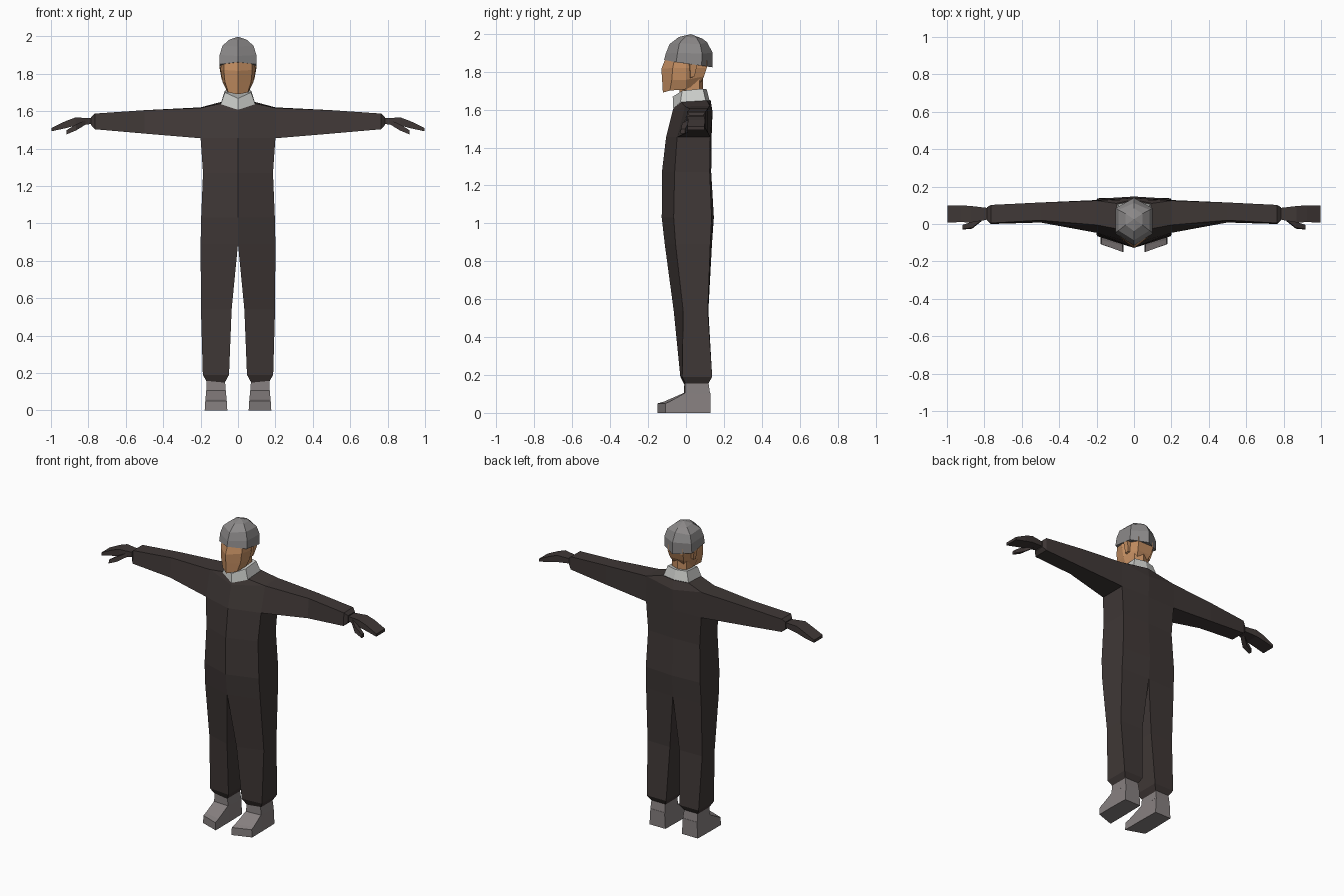
import bpy, bmesh


def material(name, rgb):
    m = bpy.data.materials.new(name)
    m.diffuse_color = (*rgb, 1)
    return m


SUIT = material("dark suit", (0.050, 0.039, 0.037))
SKIN = material("skin", (0.57, 0.28, 0.125))
GREY = material("helmet grey", (0.26, 0.25, 0.25))
BOOT = material("boot grey", (0.24, 0.215, 0.215))
PALE = material("pale collar", (0.60, 0.61, 0.59))


def loft(bm, rings, closed=True, caps=(True, True)):
    """Skin a list of point rings with quads."""
    vs = [[bm.verts.new(p) for p in r] for r in rings]
    n = len(rings[0])
    for a, b in zip(vs, vs[1:]):
        for i in range(n if closed else n - 1):
            j = (i + 1) % n
            bm.faces.new((a[i], a[j], b[j], b[i]))
    for cap, r in zip(caps, (vs[0], vs[-1])):
        if cap:
            bm.faces.new(r)
    return vs


def finish(name, bm, mat, mirror=False):
    bmesh.ops.remove_doubles(bm, verts=bm.verts, dist=0.0005)
    bmesh.ops.recalc_face_normals(bm, faces=bm.faces)
    me = bpy.data.meshes.new(name)
    bm.to_mesh(me)
    bm.free()
    me.materials.append(mat)
    ob = bpy.data.objects.new(name, me)
    bpy.context.collection.objects.link(ob)
    if mirror:
        mod = ob.modifiers.new("mirror", "MIRROR")
        mod.use_clip = True
        mod.merge_threshold = 0.001
    return ob


def hexagon(w, front, sf, sb, back):
    """Ring with a point at front and back; each entry is (y, z)."""
    return [(0, *front), (w, *sf), (w, *sb), (0, *back), (-w, *sb), (-w, *sf)]


# Coverall: half body lofted from ankle to neck, with the arm grown from the side
def section(z, xi, xo, yfi, yfo, ybo, ybi):
    return [(xi, yfi, z), (xo, yfo, z), (xo, ybo, z), (xi, ybi, z)]


leg = [section(0.15, 0.07, 0.165, -0.01, 0.0, 0.115, 0.115),
       section(0.19, 0.048, 0.188, -0.03, -0.02, 0.138, 0.138),
       section(0.54, 0.034, 0.198, -0.065, -0.015, 0.115, 0.118),
       section(0.89, 0.0, 0.2, -0.112, -0.055, 0.128, 0.137)]
trunk = [leg[-1],
         section(1.03, 0, 0.197, -0.128, -0.065, 0.135, 0.147),
         section(1.27, 0, 0.187, -0.127, -0.06, 0.125, 0.133),
         section(1.455, 0, 0.2, -0.105, -0.047, 0.128, 0.135)]
shoulder = [(0, -0.07, 1.595), (0.2, -0.005, 1.617), (0.2, 0.125, 1.62), (0, 0.14, 1.59)]
neckline = [(0, -0.065, 1.61), (0.095, -0.025, 1.64), (0.095, 0.11, 1.648), (0, 0.13, 1.65)]


def arm_ring(x, zb, zt, yfb, yft, yb):
    return [(x, yfb, zb), (x, yft, zt), (x, yb, zt), (x, yb, zb)]


bm = bmesh.new()
loft(bm, leg, caps=(True, False))
loft(bm, trunk, closed=False, caps=(False, False))
low, mid, top = ([bm.verts.new(p) for p in r] for r in (trunk[-1], shoulder, neckline))
for i in (0, 2):
    bm.faces.new((low[i], low[i + 1], mid[i + 1], mid[i]))
for i in range(3):
    bm.faces.new((mid[i], mid[i + 1], top[i + 1], top[i]))
bm.faces.new(top)
armpit = [trunk[-1][1], shoulder[1], shoulder[2], trunk[-1][2]]
loft(bm, [armpit,
          arm_ring(0.50, 1.480, 1.605, 0.008, 0.02, 0.115),
          arm_ring(0.765, 1.503, 1.587, 0.0, 0.005, 0.102),
          arm_ring(0.785, 1.525, 1.568, 0.02, 0.02, 0.09)], caps=(False, True))
finish("coverall", bm, SUIT, True)

# Gloved hands: drooping palm and fingers, with a thumb pointing forward
bm = bmesh.new()
loft(bm, [arm_ring(0.775, 1.532, 1.562, 0.025, 0.025, 0.085),
          arm_ring(0.87, 1.522, 1.566, 0.008, 0.008, 0.096),
          arm_ring(0.925, 1.508, 1.545, 0.01, 0.01, 0.1),
          arm_ring(0.998, 1.492, 1.51, 0.008, 0.008, 0.098)])
loft(bm, [arm_ring(0.815, 1.528, 1.552, 0.015, 0.02, 0.05),
          arm_ring(0.865, 1.497, 1.53, -0.025, -0.02, 0.012),
          arm_ring(0.918, 1.475, 1.497, -0.03, -0.027, -0.005)])
finish("gloves", bm, SUIT, True)

# Boots: ankle block, then instep and toe with a slanted front edge
def boot_ring(xi, xo, yi, yo, z0, z1, inset=0.0):
    return [(xi, yi, z0), (xo, yo, z0), (xo - inset, yo, z1), (xi + inset, yi, z1)]


bm = bmesh.new()
loft(bm, [boot_ring(0.057, 0.178, -0.15, -0.108, 0, 0.05, 0.003),
          boot_ring(0.057, 0.178, -0.115, -0.085, 0, 0.06, 0.004),
          boot_ring(0.057, 0.178, -0.012, -0.005, 0, 0.105, 0.008),
          boot_ring(0.06, 0.175, 0.128, 0.128, 0, 0.105, 0.006)])
loft(bm, [[(0.065, -0.012, 0.1), (0.17, -0.005, 0.1), (0.17, 0.127, 0.1), (0.065, 0.127, 0.1)],
          [(0.07, -0.008, 0.165), (0.167, -0.004, 0.165), (0.167, 0.118, 0.165), (0.07, 0.118, 0.165)]])
finish("boots", bm, BOOT, True)

# Collar: short flared band, lower at the throat
bm = bmesh.new()
loft(bm, [hexagon(0.092, (-0.068, 1.607), (-0.03, 1.637), (0.105, 1.642), (0.125, 1.645)),
          hexagon(0.07, (-0.07, 1.668), (-0.02, 1.70), (0.09, 1.71), (0.108, 1.71))])
finish("collar", bm, PALE)

# Neck
bm = bmesh.new()
loft(bm, [hexagon(0.05, (-0.04, 1.65), (0.0, 1.66), (0.07, 1.66), (0.09, 1.66)),
          hexagon(0.055, (-0.03, 1.74), (0.0, 1.75), (0.07, 1.77), (0.09, 1.78))])
finish("neck", bm, SKIN)


# Head: faceted face narrowing to the chin
def head_ring(w_front, w_side, front, cheek, jaw, nape):
    right = [(w_front, *cheek), (w_side, *jaw), (w_side * 0.6, *nape)]
    return [(0, *front)] + right + [(-x, y, z) for x, y, z in reversed(right)]


bm = bmesh.new()
loft(bm, [head_ring(0.052, 0.06, (-0.122, 1.69), (-0.085, 1.70), (0.0, 1.708), (0.075, 1.74)),
          head_ring(0.07, 0.083, (-0.126, 1.757), (-0.075, 1.757), (0.0, 1.757), (0.095, 1.775)),
          head_ring(0.076, 0.093, (-0.13, 1.815), (-0.07, 1.82), (0.0, 1.82), (0.11, 1.82)),
          head_ring(0.076, 0.09, (-0.108, 1.87), (-0.06, 1.87), (0.0, 1.87), (0.11, 1.86))])
finish("head", bm, SKIN)

# Ears: thin wedges under the helmet rim
bm = bmesh.new()
loft(bm, [[(0.07, 0.02, 1.765), (0.088, 0.025, 1.77), (0.085, 0.045, 1.775), (0.07, 0.045, 1.775)],
          [(0.07, 0.01, 1.845), (0.098, 0.02, 1.84), (0.1, 0.06, 1.84), (0.07, 0.06, 1.84)]])
finish("ears", bm, SKIN, True)

# Helmet: six-sided dome tilted back
bm = bmesh.new()
dome = loft(bm, [hexagon(0.1, (-0.115, 1.862), (-0.052, 1.85), (0.082, 1.832), (0.14, 1.823)),
                 hexagon(0.098, (-0.107, 1.895), (-0.045, 1.90), (0.085, 1.895), (0.14, 1.90)),
                 hexagon(0.083, (-0.087, 1.945), (-0.035, 1.95), (0.075, 1.945), (0.112, 1.955)),
                 hexagon(0.045, (-0.038, 1.983), (-0.005, 1.983), (0.055, 1.98), (0.085, 1.975))],
            caps=(True, False))[-1]
peak = bm.verts.new((0, 0.025, 1.998))
for i in range(6):
    bm.faces.new((dome[i], dome[(i + 1) % 6], peak))
finish("helmet", bm, GREY)
